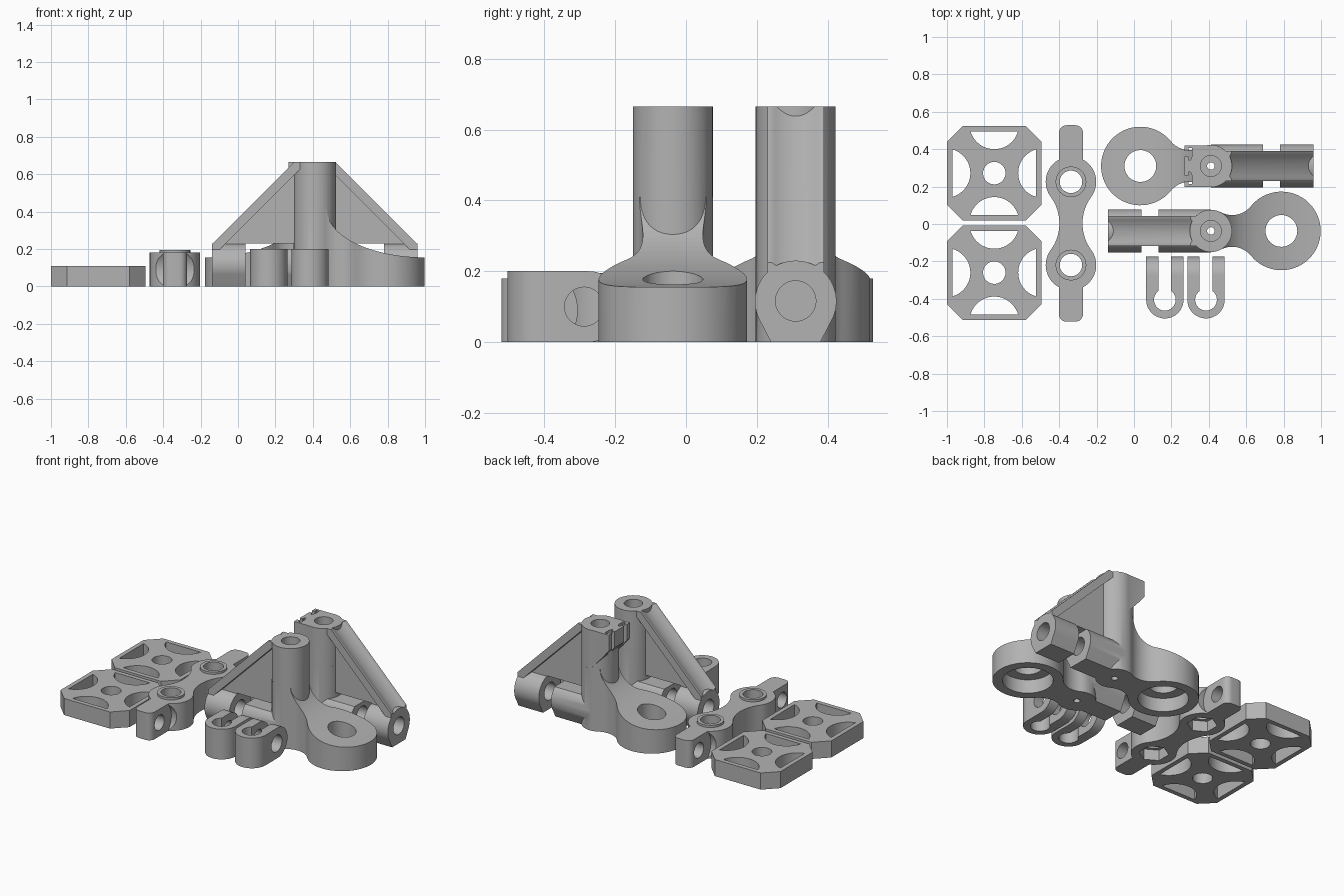
import bpy, bmesh
from math import sin, cos, pi, atan2, sqrt
from mathutils import Vector, Matrix

cube = bpy.data.objects.get("Cube")
if cube:
    bpy.data.objects.remove(cube, do_unlink=True)

grey = bpy.data.materials.new("grey plastic")
grey.use_nodes = True
grey.diffuse_color = (0.45, 0.45, 0.45, 1)
grey.node_tree.nodes["Principled BSDF"].inputs["Base Color"].default_value = (0.45, 0.45, 0.45, 1)


def arc(cx, cy, r, a0, a1, n=24):
    return [(cx + r * cos(a0 + (a1 - a0) * i / n), cy + r * sin(a0 + (a1 - a0) * i / n))
            for i in range(n + 1)]


def circle(cx, cy, r, n=48):
    return arc(cx, cy, r, 0, 2 * pi, n)[:-1]


def prism(pts, axis, lo, hi, shift=0, name="piece"):
    """Extrude a 2D outline along an axis, optionally rising by shift."""
    place = {"x": lambda a, b, t: (t, a, b),
             "y": lambda a, b, t: (a, t, b),
             "z": lambda a, b, t: (a, b, t)}[axis]
    bm = bmesh.new()
    vs = [bm.verts.new(place(a, b, lo)) for a, b in pts]
    face = bm.faces.new(vs)
    ext = bmesh.ops.extrude_face_region(bm, geom=[face])
    delta = Vector(place(0, 0, hi - lo)) + Vector((0, 0, shift))
    bmesh.ops.translate(bm, vec=delta, verts=[v for v in ext["geom"] if isinstance(v, bmesh.types.BMVert)])
    bmesh.ops.recalc_face_normals(bm, faces=bm.faces)
    me = bpy.data.meshes.new(name)
    bm.to_mesh(me)
    bm.free()
    ob = bpy.data.objects.new(name, me)
    bpy.context.collection.objects.link(ob)
    return ob


def box(x0, x1, y0, y1, z0, z1):
    return prism([(x0, y0), (x1, y0), (x1, y1), (x0, y1)], "z", z0, z1)


def combine(target, others, op):
    for o in others:
        m = target.modifiers.new("bool", "BOOLEAN")
        m.operation, m.object, m.solver = op, o, "EXACT"
        bpy.context.view_layer.objects.active = target
        bpy.ops.object.modifier_apply(modifier=m.name)
        bpy.data.objects.remove(o, do_unlink=True)
    return target


def cut(target, *others):
    return combine(target, others, "DIFFERENCE")


def join(target, *others):
    return combine(target, others, "UNION")


def finish(ob, name, loc=(0, 0, 0), turn=0):
    ob.name = name
    ob.data.transform(Matrix.Translation(loc) @ Matrix.Rotation(turn, 4, "Z"))
    ob.data.materials.clear()
    ob.data.materials.append(grey)
    bpy.ops.object.select_all(action="DESELECT")
    ob.select_set(True)
    bpy.context.view_layer.objects.active = ob
    bpy.ops.object.shade_smooth_by_angle(angle=0.5)


def dumbbell(r1, r2, d, fillet):
    """Two circles, d apart, blended by tangent fillets."""
    p, q = r1 + fillet, r2 + fillet
    x = (p * p - q * q + d * d) / (2 * d)
    h = sqrt(p * p - x * x)
    a = atan2(h, x)
    top = arc(0, 0, r1, pi, a)
    top += arc(x, h, fillet, a + pi, 2 * pi + atan2(-h, d - x))[1:]
    top += arc(d, 0, r2, atan2(h, x - d), 0)[1:]
    return top + [(u, -v) for u, v in reversed(top[1:-1])]


# Square plates with a centre hole and four bow windows
def plate(name, y):
    s, c = 0.253, 0.168
    ob = prism([(s, -c), (s, c), (c, s), (-c, s), (-s, c), (-s, -c), (-c, -s), (c, -s)], "z", 0, 0.11)
    cut(ob, prism(circle(0, 0, 0.06), "z", -0.1, 0.3))
    for k in range(4):
        window = prism(arc(0.26, 0, 0.132, pi / 2 + 0.28, 1.5 * pi - 0.28), "z", -0.1, 0.3)
        window.data.transform(Matrix.Rotation(k * pi / 2, 4, "Z"))
        cut(ob, window)
    finish(ob, name, (-0.747, y, 0))


plate("back_plate", 0.272)
plate("front_plate", -0.26)

# Double boss link: built along x, then turned to lie along y
W, D, H = 0.064, 0.2225, 0.18
link = prism(dumbbell(0.135, 0.135, 2 * D, 0.24), "z", 0, H)
link.data.transform(Matrix.Translation((-D, 0, 0)))
for s in (-1, 1):
    for side in (-1, 1):
        y0, y1 = sorted((side * W, side * 0.2))
        cut(link, prism(circle(s * 0.435, 0.09, 0.125), "y", y0, y1))
for s in (-1, 1):
    tip = [(s * u, v) for u, v in
           [(0.2, -W)] + arc(0.485, -W + 0.04, 0.04, -pi / 2, 0, 8)
           + arc(0.485, W - 0.04, 0.04, 0, pi / 2, 8) + [(0.2, W)]]
    join(link, prism(tip, "z", 0, H))
    join(link, prism(circle(s * D, 0, 0.082), "z", 0.1, 0.195))
    cut(link, prism(circle(s * D, 0, 0.06), "z", -0.1, 0.3),
        prism(circle(s * D, 0, 0.09, 6), "z", -0.1, 0.07),
        prism(circle(s * 0.435, 0.09, 0.05), "y", -0.3, 0.3))
finish(link, "double_boss_link", (-0.337, 0.003, 0), pi / 2)


# Keyhole clips with rounded, drilled arms
def clip(name, x):
    ob = prism([(-0.1, 0.23)] + arc(0, 0, 0.1, pi, 2 * pi) + [(0.1, 0.23)], "z", 0, 0.2)
    rounded = arc(0.13, 0.1, 0.1, -pi / 2, pi / 2) + [(-0.2, 0.2), (-0.2, 0)]
    combine(ob, [prism(rounded, "x", -0.2, 0.2)], "INTERSECT")
    cut(ob, prism(circle(0, 0, 0.058), "z", -0.1, 0.3),
        box(-0.034, 0.034, 0, 0.4, -0.1, 0.3),
        prism(circle(0.117, 0.1, 0.055), "x", -0.2, 0.2))
    finish(ob, name, (x, -0.405, 0))


clip("left_clip", 0.385)
clip("right_clip", 0.165)


# Barrel section: round top, flared flat foot
def barrel(x0, x1, top=0.23):
    pts = arc(0, 0.115, 0.115, -0.45, pi + 0.45, 40) + [(-0.07, 0), (0.07, 0)]
    ob = prism(pts, "x", x0, x1)
    if top < 0.23:
        cut(ob, box(-1, 1, -0.3, 0.3, top, 0.4))
    return ob


# Column bracket: ring foot on +x, barrel and braced strut on -x
def bracket(name, loc, turn, latch):
    d, r, tall = 0.377, 0.113, 0.665
    ob = prism(dumbbell(r, 0.21, d, 0.13), "z", 0, 0.41)
    sweep = [(0.59 + 0.525 * u, 0.41 + 0.255 * v) for u, v in arc(0, 0, 1, pi, 1.5 * pi)]
    cut(ob, prism(sweep + [(0.8, 0.155), (0.8, 0.6), (0.065, 0.6)], "y", -0.4, 0.4))
    cut(ob, prism(circle(d, 0, 0.085), "z", -0.1, 0.5),
        prism(circle(d, 0, 0.15), "z", -0.1, 0.09))
    join(ob, prism(circle(0, 0, r), "z", 0, tall))
    # Barrel in two lengths with a clearance gap
    join(ob, barrel(-0.28, 0, 0.2), barrel(-0.55, -0.37))
    # Thin web under the strut
    join(ob, prism([(0, 0.23), (0, 0.65), (-0.1, 0.63), (-0.5, 0.22), (-0.45, 0.2), (-0.38, 0.2),
                    (-0.37, 0.23)], "y", -0.03, 0.03))
    # Strut with a shallow groove along its upper face
    w, g = 0.08, 0.068
    z0, z1 = 0.755, 0.225
    section = [(-w, z1 - 0.07), (w, z1 - 0.07), (w, z1)]
    section += arc(0, z1 + 0.085, 0.109, -pi / 2 + 0.675, -pi / 2 - 0.675, 12) + [(-w, z1)]
    strut = prism(section, "x", -0.55, -0.02, z0 - z1)
    cut(strut, box(-1, 1, -0.5, 0.5, tall, 1.2))
    join(ob, strut)
    # Latch block at the column head
    if latch:
        head = prism([(0, 0.4), (0.09, 0.5), (0.14, 0.56), (0.14, tall), (0, tall)], "y", -0.111, 0.111)
        for s in (-1, 1):
            cut(head, box(0.115, 0.2, s * 0.065 - 0.014, s * 0.065 + 0.014, 0.5, 0.8),
                box(0.1, 0.12, s * 0.065 - 0.032, s * 0.065 + 0.032, 0.5, 0.8))
        join(ob, head)
    cut(ob, prism(circle(0, 0, 0.056), "z", 0.25, 0.9),
        prism(circle(0, 0, 0.02, 24), "z", -0.1, 0.5),
        prism(circle(0, 0.116, 0.057), "x", -0.7, -0.12))
    finish(ob, name, loc, turn)


bracket("front_bracket", (0.411, -0.037, 0), 0, False)
bracket("back_bracket", (0.411, 0.31, 0), pi, True)
